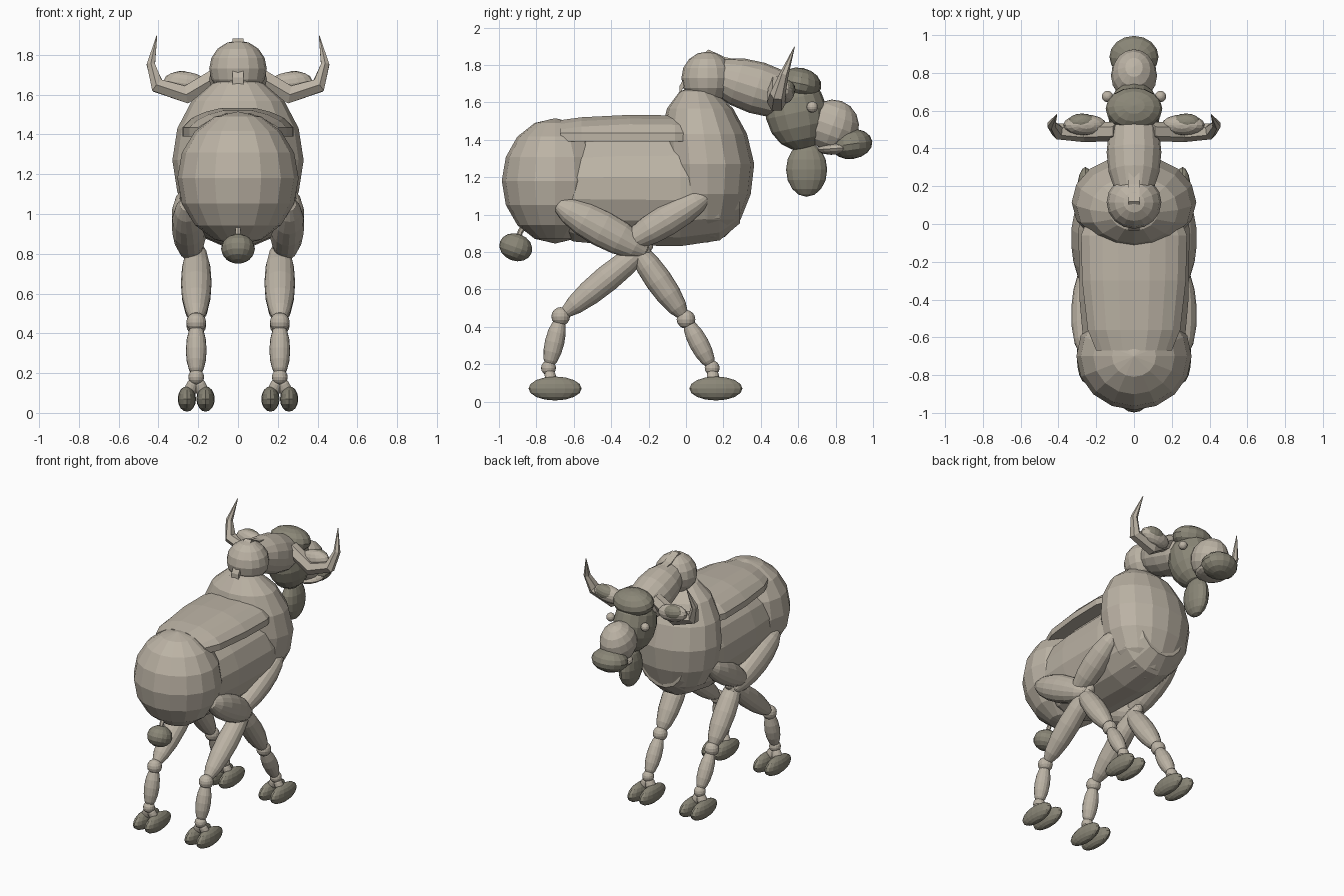
import bpy, bmesh, math
from mathutils import Vector, Matrix

if "Cube" in bpy.data.objects:
    bpy.data.objects.remove(bpy.data.objects["Cube"])


def material(name, rgb):
    m = bpy.data.materials.new(name)
    m.diffuse_color = (*rgb, 1)
    m.use_nodes = True
    m.node_tree.nodes["Principled BSDF"].inputs["Base Color"].default_value = m.diffuse_color
    return m


hide = material("pale hide", (0.50, 0.45, 0.375))
dark = material("dark hide", (0.255, 0.24, 0.185))


def finish(name, bm, mat):
    bmesh.ops.recalc_face_normals(bm, faces=bm.faces)
    me = bpy.data.meshes.new(name)
    bm.to_mesh(me)
    bm.free()
    me.materials.append(mat)
    ob = bpy.data.objects.new(name, me)
    bpy.context.collection.objects.link(ob)
    return ob


def ball(name, c, r, mat=hide, tilt=0, roll=0, seg=16, rings=8):
    """Faceted ellipsoid, tilted about x and rolled about y (degrees)."""
    bm = bmesh.new()
    M = (Matrix.Translation(c) @ Matrix.Rotation(math.radians(roll), 4, 'Y')
         @ Matrix.Rotation(math.radians(tilt), 4, 'X') @ Matrix.Diagonal((*r, 1)))
    bmesh.ops.create_uvsphere(bm, u_segments=seg, v_segments=rings, radius=1, matrix=M)
    return finish(name, bm, mat)


def limb(name, a, b, rx, r, mat=hide):
    """Ellipsoid stretched from a to b."""
    a, b = Vector(a), Vector(b)
    d = b - a
    bm = bmesh.new()
    M = (Matrix.Translation((a + b) / 2) @ Vector((0, 0, 1)).rotation_difference(d).to_matrix().to_4x4()
         @ Matrix.Diagonal((rx, r, d.length / 2, 1)))
    bmesh.ops.create_uvsphere(bm, u_segments=16, v_segments=8, radius=1, matrix=M)
    return finish(name, bm, mat)


def loft(name, rings, mat=hide):
    """Closed skin over a list of equally long point rings."""
    bm = bmesh.new()
    vs = [[bm.verts.new(p) for p in ring] for ring in rings]
    n = len(vs[0])
    for p, q in zip(vs, vs[1:]):
        for i in range(n):
            bm.faces.new((p[i], p[(i + 1) % n], q[(i + 1) % n], q[i]))
    bm.faces.new(vs[0])
    bm.faces.new(vs[-1])
    return finish(name, bm, mat)


def tube(name, pts, radii, n=6, mat=hide):
    """Tapered tube following points."""
    pts = [Vector(p) for p in pts]
    rings = []
    for i, (p, r) in enumerate(zip(pts, radii)):
        d = (pts[min(i + 1, len(pts) - 1)] - pts[max(i - 1, 0)]).normalized()
        u = Vector((0, 1, 0))
        u = (u - d * u.dot(d)).normalized()
        v = d.cross(u)
        rings.append([p + r * (u * math.cos(t) + v * math.sin(t))
                      for t in (2 * math.pi * k / n for k in range(n))])
    return loft(name, rings, mat)


# Torso masses
ball("rump", (0, -0.70, 1.18), (0.305, 0.285, 0.335))
chest = ball("chest", (0, 0.115, 1.27), (0.33, 0.25, 0.42))
for v in chest.data.vertices:                       # lean the top of the chest backwards
    v.co.y -= 0.06 * max(0, v.co.z - 1.3) / 0.4
ball("hump", (0, 0.115, 1.73), (0.145, 0.14, 0.142))

barrel = []
for y, s in ((-0.74, 0.72), (-0.60, 0.92), (-0.40, 0.98), (-0.03, 1.0), (0.18, 0.9), (0.29, 0.6)):
    barrel.append([(0.30 * s * math.cos(t), y, 1.14 + 0.315 * s * math.sin(t))
                   for t in (2 * math.pi * (k + 0.5) / 16 for k in range(16))])
loft("belly_barrel", barrel)

# Arched back pad with a straight rim
pad = []
half = ((1.0, 0.0), (1.0, 0.045), (0.84, 0.09), (0.6, 0.12), (0.3, 0.14))
for y, w, dz in ((-0.67, 0.20, -0.025), (-0.56, 0.245, -0.01), (-0.3, 0.275, 0.003), (-0.06, 0.28, 0.0),
                 (0.02, 0.25, -0.01)):
    right = [(w * a, y, 1.39 + b + (dz if b > 0.05 else 0)) for a, b in half]
    pad.append(right + [(-x, yy, z) for x, yy, z in reversed(right)])
loft("back_pad", pad)

# Neck and mane strip
limb("neck", (0, 0.10, 1.765), (0, 0.66, 1.59), 0.145, 0.14)
path = ((-0.035, 1.68), (0.03, 1.80), (0.12, 1.876), (0.21, 1.835), (0.34, 1.81), (0.50, 1.765))
loft("mane_strip", [[(-0.028, y, z + 0.006), (0.028, y, z + 0.006), (0.028, y, z - 0.04), (-0.028, y, z - 0.04)]
                    for y, z in path])

# Head
ball("skull", (0, 0.59, 1.545), (0.14, 0.165, 0.205), dark, 12)
ball("forehead_cap", (0, 0.61, 1.70), (0.15, 0.115, 0.085), dark, -12)
ball("muzzle", (0, 0.785, 1.475), (0.122, 0.14, 0.14), hide, -20)
ball("nose", (0, 0.885, 1.377), (0.13, 0.112, 0.08), dark, 8)
ball("lip", (0, 0.815, 1.355), (0.118, 0.115, 0.035), hide, 4)
ball("beard", (0, 0.645, 1.24), (0.065, 0.11, 0.145), dark)

for side, s in (("left", -1), ("right", 1)):
    # Eyes, ears and horns
    ball(side + "_eye", (s * 0.14, 0.675, 1.575), (0.03, 0.03, 0.03))
    ball(side + "_ear", (s * 0.26, 0.525, 1.655), (0.115, 0.055, 0.06), hide, 0, -s * 8)
    ball(side + "_inner_ear", (s * 0.275, 0.54, 1.668), (0.078, 0.045, 0.05), dark, 0, -s * 8)
    tube(side + "_horn", [(s * 0.09, 0.49, 1.70), (s * 0.26, 0.485, 1.60), (s * 0.405, 0.49, 1.645),
                          (s * 0.438, 0.525, 1.75), (s * 0.408, 0.58, 1.897)],
         (0.05, 0.052, 0.042, 0.024, 0.002))

    # Legs: (label, hip, knee, hock, fetlock, hoof y, thigh thickness)
    for leg, hip, knee, hock, ankle, hoof, thick in (
            ("hind", (-0.70, 1.06), (-0.20, 0.79), (0.0, 0.44), (0.14, 0.18), 0.16, 0.098),
            ("front", (0.13, 1.11), (-0.34, 0.83), (-0.67, 0.455), (-0.735, 0.18), -0.70, 0.085)):
        n = f"{side}_{leg}_"
        P = lambda p, x=0.21: Vector((s * x, *p))
        limb(n + "upper_leg", P(hip, 0.26), P(knee, 0.235), 0.085, thick)
        kn = (-0.235, 0.80)
        ball(n + "knee", P(kn, 0.215), (0.05, 0.05, 0.05))
        limb(n + "lower_leg", P((kn[0] + (-0.06 if leg == "hind" else 0.06), 0.86)), P(hock), 0.077, 0.072)
        ball(n + "hock", P(hock), (0.05, 0.05, 0.05))
        limb(n + "shank", P(hock), P(ankle), 0.052, 0.052)
        ball(n + "fetlock", P(ankle), (0.04, 0.04, 0.04))
        for k, x in (("inner", 0.163), ("outer", 0.257)):
            limb(n + k + "_pastern", P((ankle[0], 0.18)), P((hoof - 0.01, 0.07), x), 0.03, 0.035)
            ball(n + k + "_hoof", P((hoof, 0.07), x), (0.046, 0.142, 0.064), dark)

# Tail
tube("tail", [(0, -0.84, 0.98), (0, -0.885, 0.91), (0, -0.91, 0.84)], (0.018, 0.015, 0.012))
ball("tail_tuft", (0, -0.91, 0.825), (0.085, 0.09, 0.073), dark, -20)
